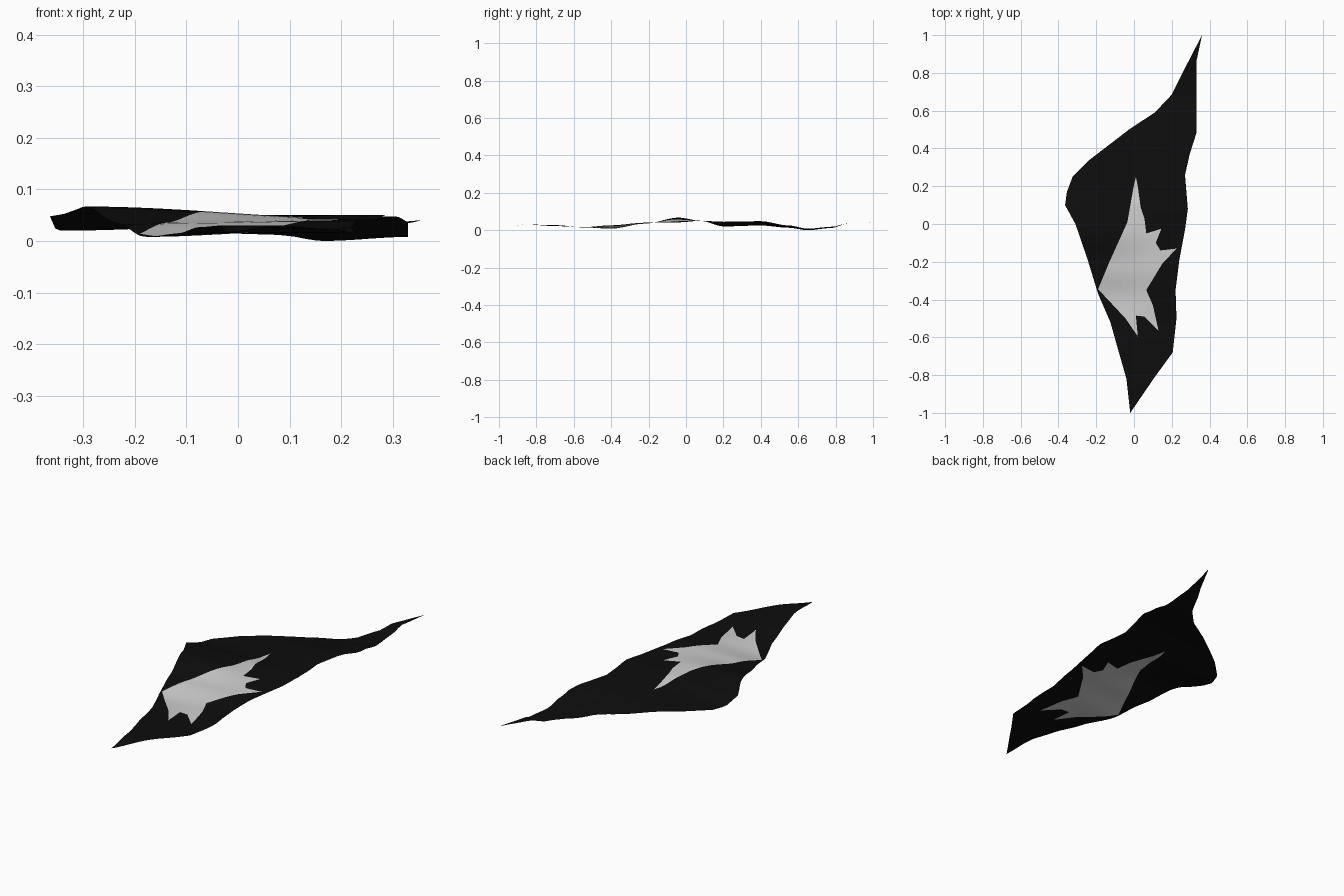
import bpy
from mathutils import Vector
from mathutils.geometry import delaunay_2d_cdt

cube = bpy.data.objects.get("Cube")
if cube:
    bpy.data.objects.remove(cube, do_unlink=True)


def make_material(name, value):
    mat = bpy.data.materials.new(name)
    mat.use_nodes = True
    colour = (value, value, value, 1)
    mat.diffuse_color = colour
    bsdf = mat.node_tree.nodes["Principled BSDF"]
    bsdf.inputs["Base Color"].default_value = colour
    bsdf.inputs["Roughness"].default_value = 0.9
    return mat


def interpolate(knots, y, smooth=False):
    """Value at y along a list of (value, y) knots sorted by rising y."""
    y = min(max(y, knots[0][1]), knots[-1][1])
    for (a, y0), (b, y1) in zip(knots, knots[1:]):
        if y <= y1:
            t = (y - y0) / (y1 - y0)
            if smooth:
                t = t * t * (3 - 2 * t)
            return a + (b - a) * t
    return knots[-1][0]


# Sheet edges, from the near tip to the far tip
right_edge = [(-.02, -1), (.11, -.81), (.205, -.68), (.225, -.5), (.22, -.35),
              (.24, -.19), (.27, -.03), (.285, .08), (.27, .26), (.295, .37),
              (.33, .48), (.33, .86), (.36, 1)]
left_edge = [(-.02, -1), (-.04, -.82), (-.08, -.68), (-.125, -.52),
             (-.19, -.37), (-.245, -.19), (-.31, 0), (-.365, .1),
             (-.355, .17), (-.325, .25), (-.235, .34), (-.02, .505),
             (.11, .59), (.2, .685), (.28, .845), (.36, 1)]

# Jagged pale patch
patch = [(.01, .25), (.02, .2), (.035, .09), (.055, .03), (.065, -.05),
         (.145, -.025), (.115, -.1), (.14, -.14), (.225, -.13), (.15, -.21),
         (.065, -.35), (.1, -.43), (.13, -.565), (.055, -.49), (.01, -.485),
         (.02, -.595), (-.045, -.5), (-.19, -.345), (-.13, -.2),
         (-.035, .01), (0, .21)]

# Ripple heights along the sheet: (left, right, y)
ripples = [(.017, .017, -1), (.03, .03, -.85), (.027, .022, -.7),
           (.015, .016, -.55), (.008, .026, -.4), (.035, .04, -.22),
           (.067, .042, -.04), (.05, .05, .08), (.02, .045, .2),
           (.025, .048, .4), (.013, .025, .55), (0, .008, .65),
           (.012, .018, .78), (.035, .035, .86), (.04, .04, 1)]
left_heights = [(l, y) for l, r, y in ripples]
right_heights = [(r, y) for l, r, y in ripples]


def height(x, y):
    x0, x1 = interpolate(left_edge, y), interpolate(right_edge, y)
    t = min(max((x - x0) / max(x1 - x0, .001), 0), 1)
    t = t * t * (3 - 2 * t)
    a = interpolate(left_heights, y, True)
    b = interpolate(right_heights, y, True)
    return a + (b - a) * t


def subdivide(loop, step):
    """Closed loop with extra points so the edges follow the ripples."""
    result = []
    for a, b in zip(loop, loop[1:] + loop[:1]):
        a, b = Vector(a), Vector(b)
        n = max(1, round((b - a).length / step))
        result += [a.lerp(b, i / n) for i in range(n)]
    return result


# Triangulate the sheet with the patch cut in as real edges
step = .03
outline = subdivide(right_edge + left_edge[-2:0:-1], step)
patch_loop = subdivide(patch[::-1], step)
points = outline + patch_loop
faces_in = [list(range(len(outline))),
            list(range(len(outline), len(points)))]

# Even rows of inner points carry the ripples
rows = round(2 / step)
for j in range(1, rows):
    y = -1 + j * step
    x0, x1 = interpolate(left_edge, y), interpolate(right_edge, y)
    n = int((x1 - x0) / step)
    points += [Vector((x0 + (x1 - x0) * i / n, y)) for i in range(1, n)]

verts, _, faces, _, _, sources = delaunay_2d_cdt(points, [], faces_in, 1, 1e-5)

mesh = bpy.data.meshes.new("rippled_sheet")
mesh.from_pydata([(v.x, v.y, height(v.x, v.y)) for v in verts], [], faces)
mesh.materials.append(make_material("black", .004))
mesh.materials.append(make_material("pale_grey", .62))
for poly, source in zip(mesh.polygons, sources):
    poly.material_index = 1 if 1 in source else 0
    poly.use_smooth = True
mesh.update()

sheet = bpy.data.objects.new("rippled_sheet", mesh)
bpy.context.collection.objects.link(sheet)
